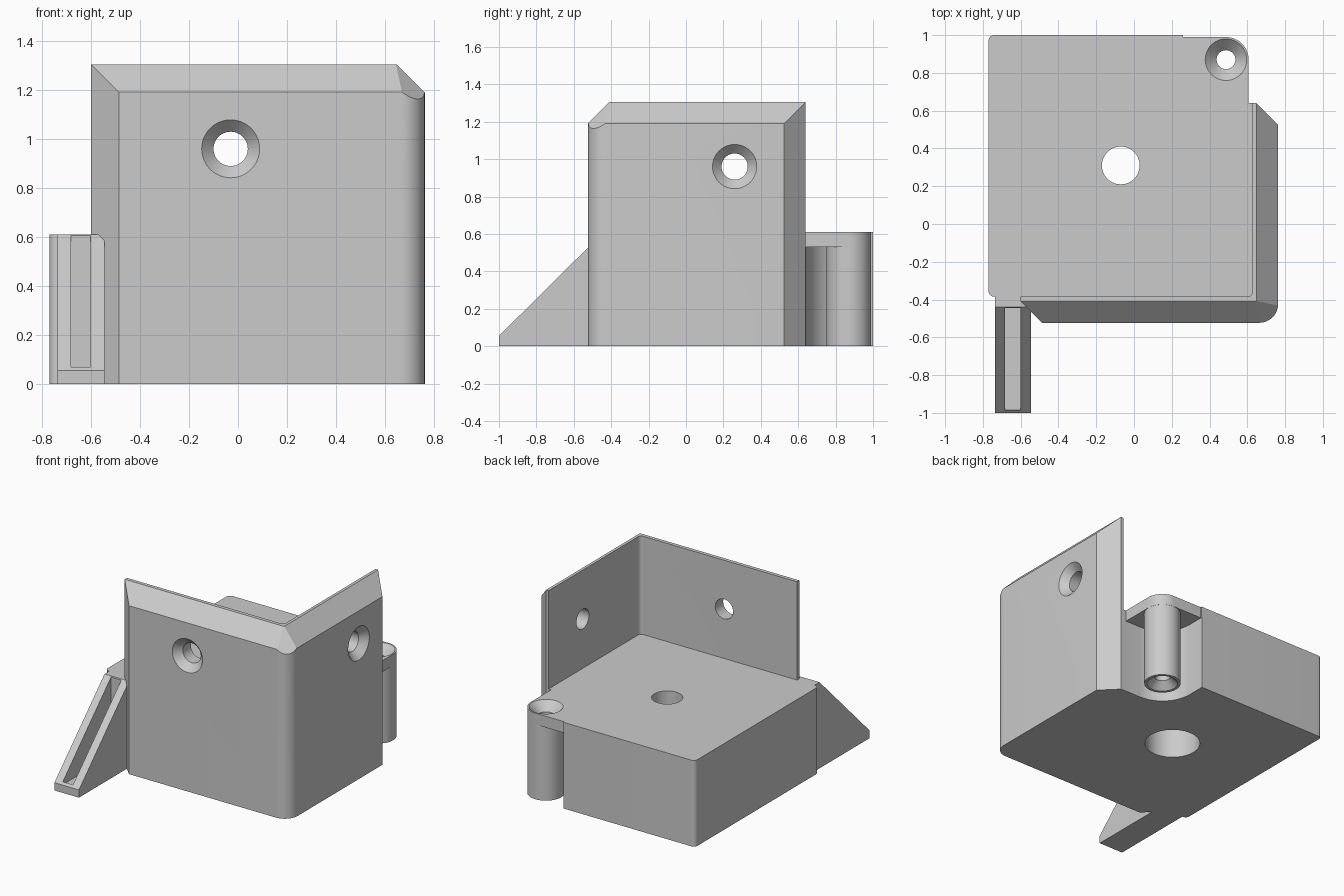
import bpy, bmesh, math
from mathutils import Vector, Matrix

cube = bpy.data.objects.get("Cube")
if cube:
    bpy.data.objects.remove(cube, do_unlink=True)

grey = bpy.data.materials.new("plain_grey")
grey.use_nodes = True
colour = (0.6, 0.6, 0.6, 1)
grey.diffuse_color = colour
grey.node_tree.nodes["Principled BSDF"].inputs["Base Color"].default_value = colour


def make_object(name, bm):
    bmesh.ops.recalc_face_normals(bm, faces=bm.faces[:])
    mesh = bpy.data.meshes.new(name)
    bm.to_mesh(mesh)
    bm.free()
    mesh.materials.append(grey)
    ob = bpy.data.objects.new(name, mesh)
    bpy.context.collection.objects.link(ob)
    return ob


def outline(corners, steps=12):
    """Corners are (x, y) or (x, y, radius); right-angled ones can be rounded."""
    pts = []
    for i, c in enumerate(corners):
        p = Vector(c[:2])
        if len(c) < 3:
            pts.append(p)
            continue
        r = c[2]
        u = (Vector(corners[i - 1][:2]) - p).normalized()
        v = (Vector(corners[(i + 1) % len(corners)][:2]) - p).normalized()
        for k in range(steps + 1):
            t = math.pi / 2 * k / steps
            pts.append(p + r * (u + v) - r * (math.cos(t) * v + math.sin(t) * u))
    return pts


def prism(points, low, high, along_x=False):
    """Extrude a closed outline between two heights (or two x positions)."""
    bm = bmesh.new()
    place = (lambda p: (low, p[0], p[1])) if along_x else (lambda p: (p[0], p[1], low))
    face = bm.faces.new([bm.verts.new(place(p)) for p in points])
    move = Vector((high - low, 0, 0)) if along_x else Vector((0, 0, high - low))
    new = bmesh.ops.extrude_face_region(bm, geom=[face])["geom"]
    bmesh.ops.translate(bm, vec=move, verts=[g for g in new if isinstance(g, bmesh.types.BMVert)])
    return bm


def turned(origin, direction, rings, sides=48):
    """Round solid along a direction from (distance, radius) rings."""
    bm = bmesh.new()
    loops = [[bm.verts.new((r * math.cos(2 * math.pi * k / sides),
                            r * math.sin(2 * math.pi * k / sides), d))
              for k in range(sides)] for d, r in rings]
    for a, b in zip(loops, loops[1:]):
        for k in range(sides):
            n = (k + 1) % sides
            bm.faces.new((a[k], a[n], b[n], b[k]))
    bm.faces.new(loops[0])
    bm.faces.new(loops[-1])
    turn = Vector(direction).to_track_quat('Z', 'Y').to_matrix().to_4x4()
    bm.transform(Matrix.Translation(origin) @ turn)
    return bm


def combine(target, bm, operation='DIFFERENCE'):
    tool = make_object("cutter", bm)
    tool.hide_render = True
    mod = target.modifiers.new("combine", 'BOOLEAN')
    mod.operation = operation
    mod.solver = 'EXACT'
    mod.object = tool
    bpy.context.view_layer.objects.active = target
    bpy.ops.object.modifier_apply(modifier=mod.name)
    bpy.data.objects.remove(tool, do_unlink=True)


# Base block with an arched recess in its back corner
TOP = 0.61
base = make_object("base_block", prism(outline([
    (-0.77, -0.385, 0.03), (0.63, -0.385), (0.63, 0.64), (0.607, 0.64),
    (0.607, 0.99, 0.12), (0.26, 0.99), (0.26, 1.0), (-0.77, 1.0, 0.03)]), 0, TOP))
combine(base, prism(outline([(0.257, 0.641, 0.23), (1, 0.641), (1, 1.2), (0.257, 1.2)]), -0.1, 0.53))

# Screw post hanging in the recess, countersunk at both ends
px, py = 0.487, 0.87
combine(base, turned((px, py, 0), (0, 0, 1), [(0, 0.119), (0.57, 0.119)]), 'UNION')
combine(base, turned((px, py, 0), (0, 0, 1), [
    (-0.01, 0.11), (0.05, 0.05), (TOP - 0.06, 0.05), (TOP + 0.01, 0.12)]))

# Stepped hole through the base
combine(base, turned((-0.07, 0.31, 0), (0, 0, 1), [
    (-0.1, 0.18), (0.45, 0.18), (0.45, 0.1), (TOP + 0.1, 0.1)]))

# Corner walls: bevelled solid, hollowed out behind
bm = prism(outline([(-0.6, -0.523), (0.763, -0.523, 0.1), (0.763, 0.64), (-0.6, 0.64)]), 0, 1.305)
bevels = [((0, -0.41, 1.305), (0, -1, 1)),
          ((0.648, 0, 1.305), (1, 0, 1)),
          ((0.645, -0.41, 1.305), (1, -1, 1.22)),
          ((-0.6, -0.41, 0), (-1, -1, 0)),
          ((0.648, 0.64, 0), (1, 1, 0))]
for point, normal in bevels:
    bmesh.ops.bisect_plane(bm, geom=bm.verts[:] + bm.edges[:] + bm.faces[:], dist=1e-5,
                           plane_co=point, plane_no=Vector(normal).normalized(), clear_outer=True)
    bmesh.ops.holes_fill(bm, edges=[e for e in bm.edges if e.is_boundary], sides=0)
walls = make_object("corner_walls", bm)
combine(walls, prism(outline([(-2, -0.384), (0.627, -0.384, 0.025), (0.627, 2), (-2, 2)]), -1, 2))

# Countersunk screw holes in both walls
screw = [(-0.01, 0.128), (0.05, 0.07), (0.3, 0.07)]
combine(walls, turned((-0.03, -0.523, 0.96), (0, 1, 0), screw))
combine(walls, turned((0.763, 0.26, 0.96), (-1, 0, 0), screw))

# Sloping foot with a groove down its middle
foot = make_object("sloping_foot", prism(
    [(-1, 0), (-1, 0.055), (-0.44, TOP), (-0.384, TOP), (-0.384, 0)], -0.737, -0.545, True))
combine(foot, prism([(-0.985, 0.05), (-0.985, 1), (-0.445, 1), (-0.445, 0.05)], -0.682, -0.602, True))

for ob in (base, walls, foot):
    bpy.ops.object.select_all(action='DESELECT')
    ob.select_set(True)
    bpy.context.view_layer.objects.active = ob
    bpy.ops.object.shade_smooth_by_angle(angle=math.radians(25))
